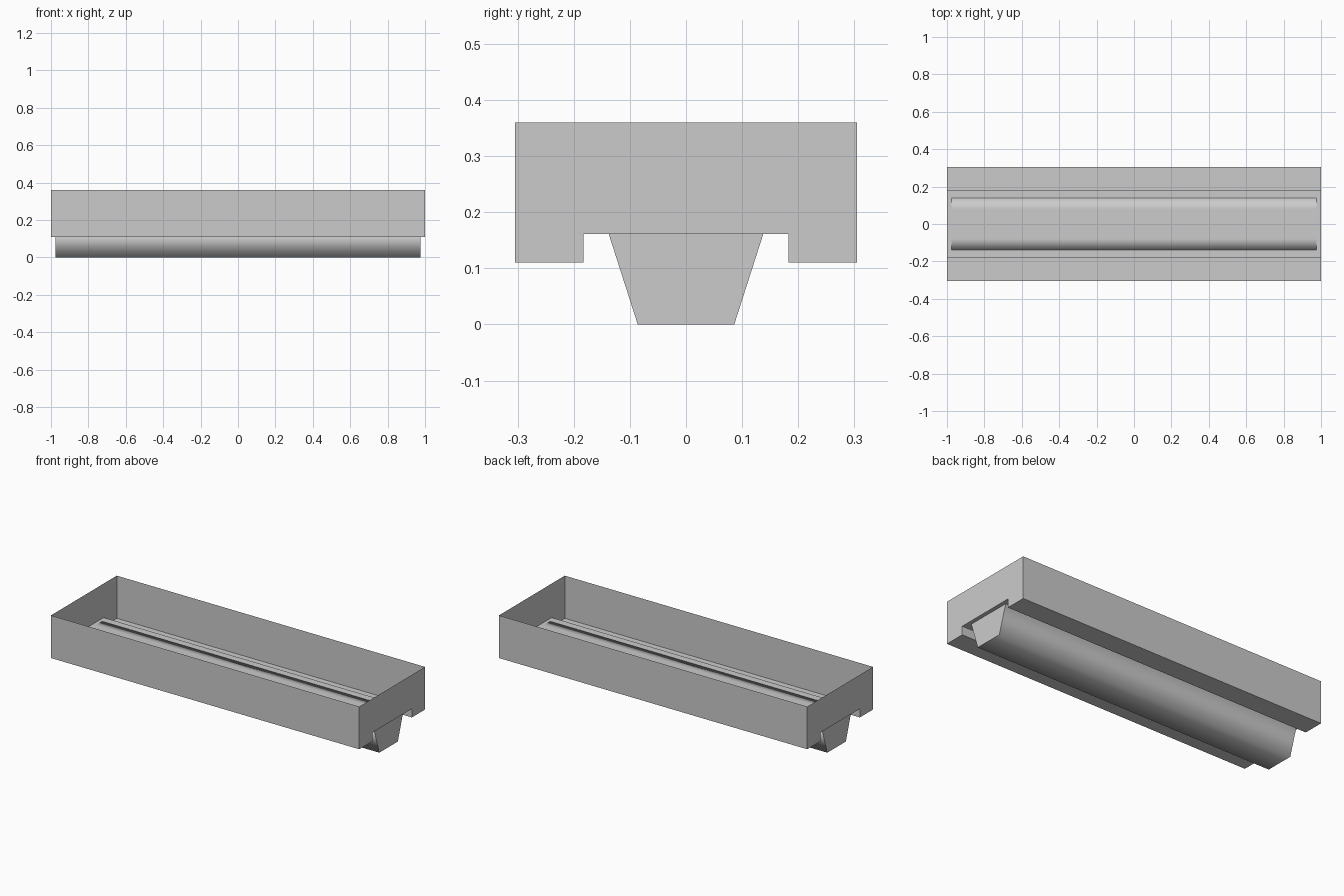
import bpy
import bmesh

if "Cube" in bpy.data.objects:
    bpy.data.objects.remove(bpy.data.objects["Cube"])


def extrude_profile(name, profile, half_length, closed, smooth):
    """Sweep a counter-clockwise (y, z) profile along x and cap both ends."""
    bm = bmesh.new()
    left = [bm.verts.new((-half_length, y, z)) for y, z in profile]
    right = [bm.verts.new((half_length, y, z)) for y, z in profile]
    n = len(profile)
    for i in range(n if closed else n - 1):
        j = (i + 1) % n
        face = bm.faces.new((left[i], left[j], right[j], right[i]))
        face.smooth = smooth
    # Flat end plates with crisp borders
    for cap in (bm.faces.new(right), bm.faces.new(left[::-1])):
        for edge in cap.edges:
            edge.smooth = False
    mesh = bpy.data.meshes.new(name)
    bm.to_mesh(mesh)
    bm.free()
    obj = bpy.data.objects.new(name, mesh)
    bpy.context.collection.objects.link(obj)
    return obj


def mirrored(half):
    """Complete a left half profile with its right-hand mirror image."""
    return half + [(-y, z) for y, z in reversed(half)]


# Thin sheet housing: open on top, with a recessed channel underneath
housing_half = [(-0.305, 0.36), (-0.305, 0.11), (-0.183, 0.11), (-0.183, 0.161)]
extrude_profile("housing", mirrored(housing_half), 1.0, closed=False, smooth=False)

# Tapered trough hanging in the channel, its slightly crowned top just above the floor
trough_half = [(-0.08, 0.164), (-0.138, 0.162), (-0.086, 0.0)]
extrude_profile("trough", mirrored(trough_half), 0.977, closed=True, smooth=True)
